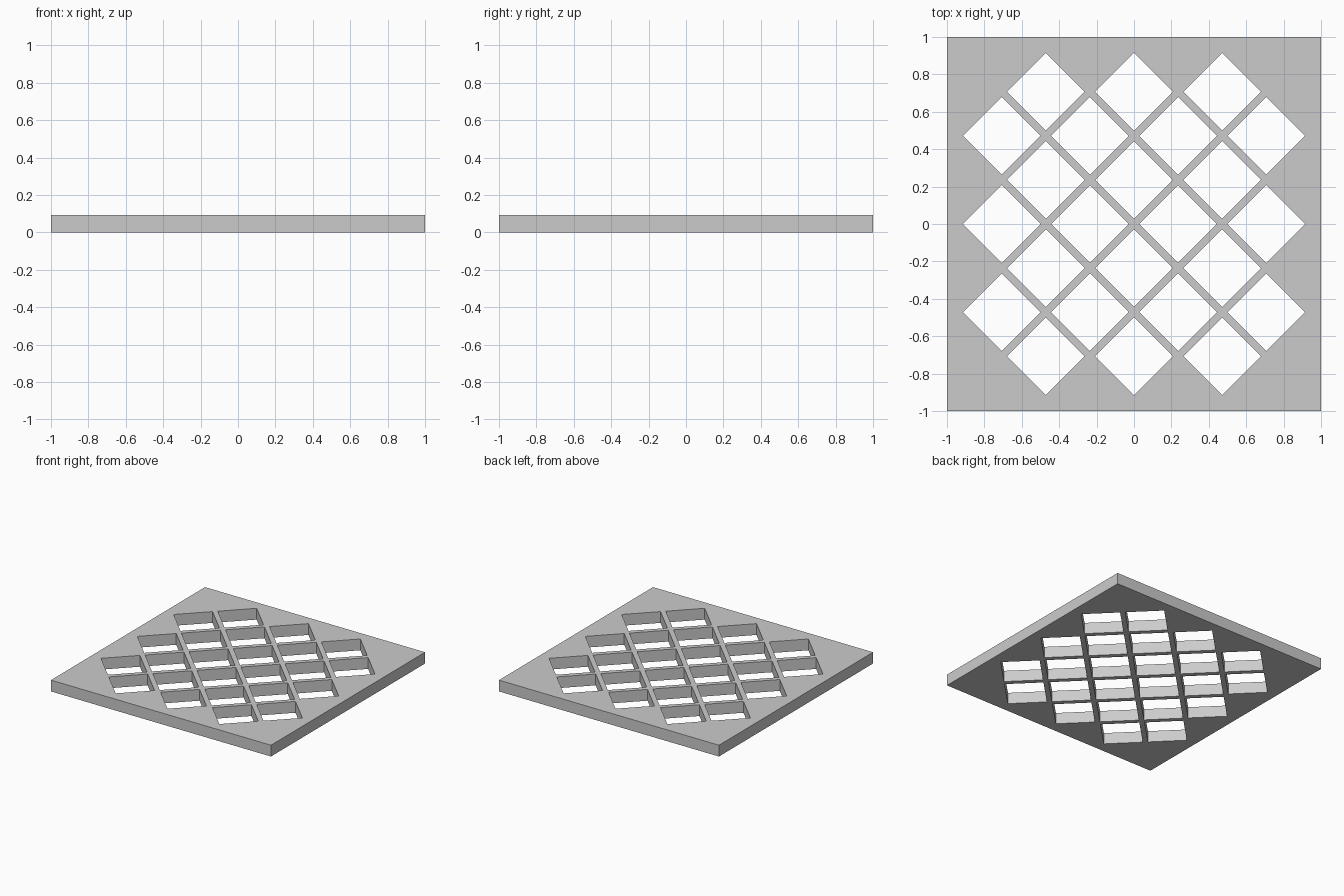
import bpy, bmesh
from mathutils import Matrix

if "Cube" in bpy.data.objects:
    bpy.data.objects.remove(bpy.data.objects["Cube"])

HEIGHT = 0.093      # panel thickness
STEP = 0.2357       # half spacing of the diamond lattice
RADIUS = 0.208      # half diagonal of each diamond hole


def add_object(name, bm):
    mesh = bpy.data.meshes.new(name)
    bm.to_mesh(mesh)
    bm.free()
    obj = bpy.data.objects.new(name, mesh)
    bpy.context.collection.objects.link(obj)
    return obj


# Square panel standing on the ground
bm = bmesh.new()
bmesh.ops.create_cube(bm, size=1, matrix=Matrix.Translation((0, 0, HEIGHT / 2))
                      @ Matrix.Diagonal((2, 2, HEIGHT, 1)))
panel = add_object("lattice_panel", bm)

# Diamond prisms on a checkerboard layout
bm = bmesh.new()
for i in range(-3, 4):
    for j in range(-3, 4):
        if (i + j) % 2:
            bmesh.ops.create_cone(
                bm, cap_ends=True, segments=4, radius1=RADIUS, radius2=RADIUS,
                depth=HEIGHT * 3,
                matrix=Matrix.Translation((i * STEP, j * STEP, HEIGHT / 2)))
cutter = add_object("diamond_cutter", bm)
cutter.hide_render = True

# Cut the holes, then discard the cutter
cut = panel.modifiers.new("diamond_holes", 'BOOLEAN')
cut.operation = 'DIFFERENCE'
cut.solver = 'EXACT'
cut.object = cutter
bpy.context.view_layer.objects.active = panel
bpy.ops.object.modifier_apply(modifier=cut.name)
bpy.data.objects.remove(cutter)
